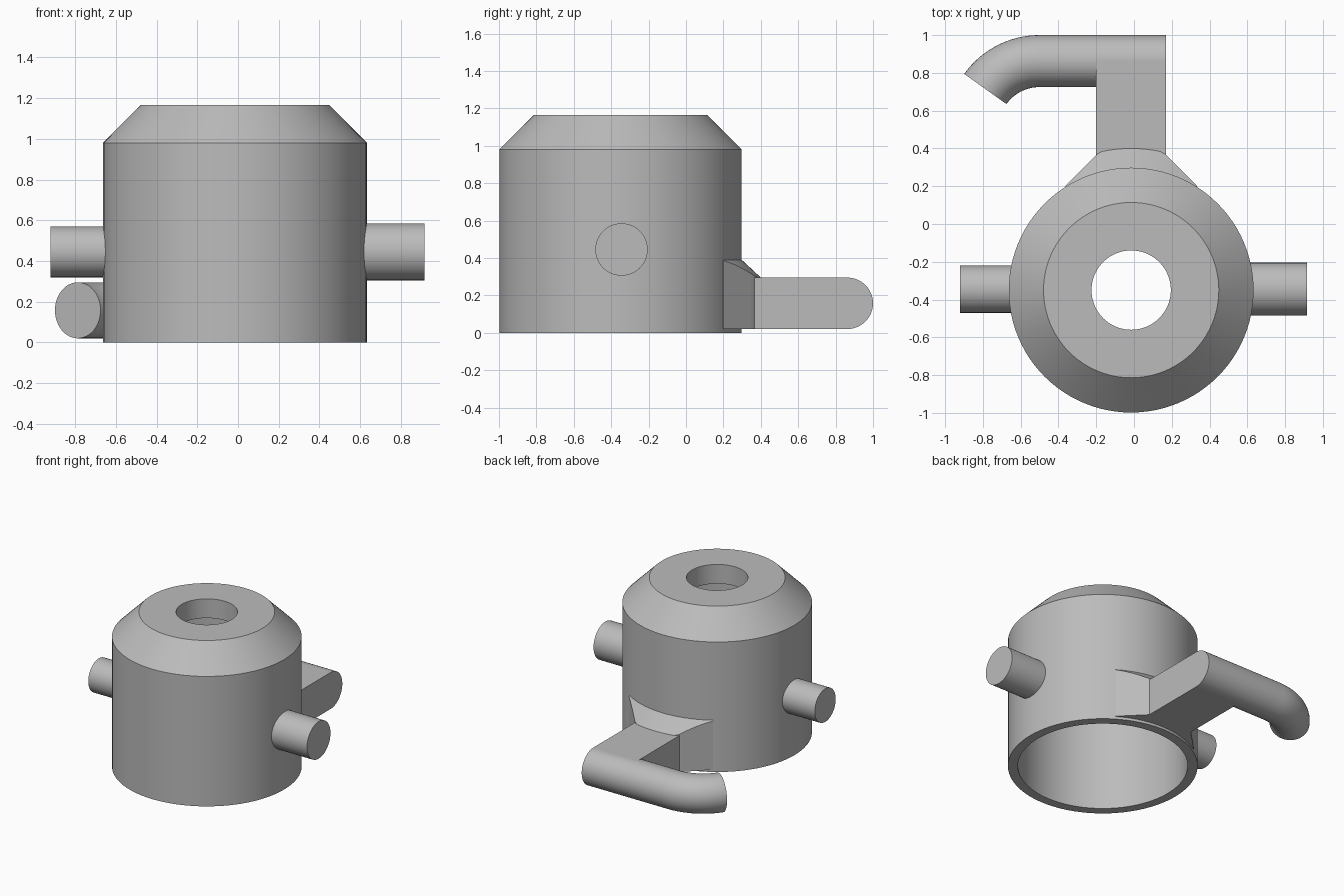
import bpy, bmesh, math
from mathutils import Vector

if "Cube" in bpy.data.objects:
    bpy.data.objects.remove(bpy.data.objects["Cube"])

CX, CY = -0.015, -0.35            # axis of the bowl
BODY_R = 0.648
ARM_Z0, ARM_Z1 = 0.02, 0.295
TUBE_R = (ARM_Z1 - ARM_Z0) / 2
TUBE_Z = (ARM_Z0 + ARM_Z1) / 2

grey = bpy.data.materials.new("plain grey")
grey.diffuse_color = (0.5, 0.5, 0.5, 1)
grey.use_nodes = True
grey.node_tree.nodes["Principled BSDF"].inputs["Base Color"].default_value = grey.diffuse_color


def finish(name, verts, faces, angle=30):
    """Make an object with consistent normals and sharp-edged smooth shading."""
    mesh = bpy.data.meshes.new(name)
    mesh.from_pydata(verts, [], faces)
    bm = bmesh.new()
    bm.from_mesh(mesh)
    bmesh.ops.recalc_face_normals(bm, faces=bm.faces)
    bm.to_mesh(mesh)
    bm.free()
    mesh.materials.append(grey)
    obj = bpy.data.objects.new(name, mesh)
    bpy.context.collection.objects.link(obj)
    bpy.ops.object.select_all(action='DESELECT')
    obj.select_set(True)
    bpy.context.view_layer.objects.active = obj
    bpy.ops.object.shade_smooth_by_angle(angle=math.radians(angle))
    return obj


def loft(rings, closed):
    """Bridge equal rings; closed joins the last to the first, otherwise cap the ends."""
    n, m = len(rings[0]), len(rings)
    verts = [v for ring in rings for v in ring]
    faces = []
    for i in range(m if closed else m - 1):
        a, b = i * n, (i + 1) % m * n
        faces += [(a + j, a + (j + 1) % n, b + (j + 1) % n, b + j) for j in range(n)]
    if not closed:
        faces += [tuple(range(n)), tuple(range((m - 1) * n, m * n))]
    return verts, faces


def circle(centre, u, v, r, n):
    c, u, v = Vector(centre), Vector(u), Vector(v)
    return [c + r * (math.cos(t) * u + math.sin(t) * v)
            for t in (2 * math.pi * k / n for k in range(n))]


# Hollow bowl with chamfered shoulder, top hole and open bottom
profile = [(BODY_R, 0), (BODY_R, 0.98), (0.464, 1.165), (0.21, 1.165),
           (0.21, 1.02), (0.511, 1.02), (0.58, 0.951), (0.58, 0)]
finish("bowl_body", *loft([circle((CX, CY, z), (1, 0, 0), (0, 1, 0), r, 96)
                           for r, z in profile], True))

# Side pins, ending inside the bowl wall
for name, x0, x1, r in (("left_pin", -0.92, CX - 0.61, 0.125),
                        ("right_pin", CX + 0.61, 0.915, 0.14)):
    finish(name, *loft([circle((x, -0.345, 0.445), (0, 1, 0), (0, 0, 1), r, 48)
                        for x in (x0, x1)], False))

# Flared bracket: a cone skirt trimmed by two slanted vertical sides
inner = BODY_R - 0.02
slope = 0.93


def flare_radius(t):
    # The sides run at about 45 degrees and the front follows a larger circle
    side = (0.35 + 0.551) / (math.cos(t) + math.sin(t)) if t < math.pi / 2 \
        else (0.35 + 0.551) / (math.sin(t) - math.cos(t))
    return max(BODY_R, min(0.75, side))


sections = []
t0 = math.atan2(0.551, 0.35)
bends = [t0, math.atan2(0.727, 0.185)]
bends += [math.pi - bends[1], math.pi - bends[0]]
for a, b, steps in zip(bends, bends[1:], (8, 12, 8)):
    for k in range(steps + (b == bends[-1])):
        t = a + (b - a) * k / steps
        r = flare_radius(t)
        sections.append([(CX + q * math.cos(t), CY + q * math.sin(t), z) for q, z in (
            (inner, ARM_Z0), (r, ARM_Z0),
            (r, 0.39 - (r - BODY_R) * slope), (inner, 0.39 - (inner - BODY_R) * slope))])
finish("bracket_flare", *loft(sections, False), 20)

# Flat arm reaching back from the bracket
finish("arm", *loft([[(x, y, z) for x, z in ((-0.2, ARM_Z0), (0.17, ARM_Z0),
                                             (0.17, ARM_Z1), (-0.2, ARM_Z1))]
                     for y in (0.34, 1 - TUBE_R)], False))

# Round spout: straight across the arm end, then bent forward
bx, by = -0.5, 0.51
bend_r = 1 - TUBE_R - by
rings = [circle((0.17, 1 - TUBE_R, TUBE_Z), (0, 1, 0), (0, 0, 1), TUBE_R, 48)]
for k in range(17):
    t = math.radians(54.5) * k / 16
    out = Vector((-math.sin(t), math.cos(t), 0))
    rings.append(circle(Vector((bx, by, TUBE_Z)) + out * bend_r, out, (0, 0, 1), TUBE_R, 48))
finish("bent_spout", *loft(rings, False))
